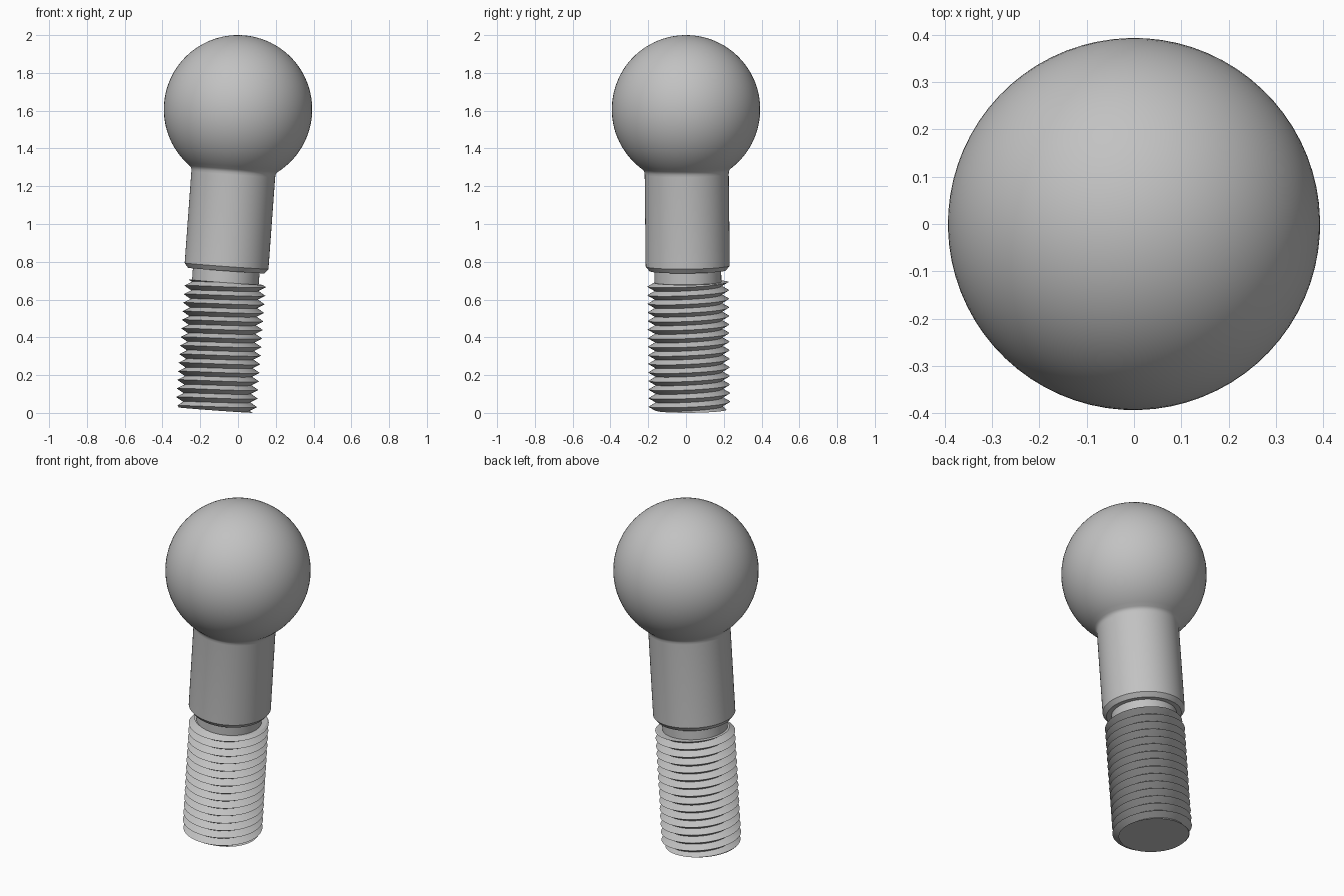
import bpy, bmesh, math
from mathutils import Vector

cube = bpy.data.objects.get("Cube")
if cube:
    bpy.data.objects.remove(cube, do_unlink=True)

steel = bpy.data.materials.new("grey steel")
steel.use_nodes = True
GREY = (0.54, 0.54, 0.54, 1)
steel.diffuse_color = GREY
steel.node_tree.nodes["Principled BSDF"].inputs["Base Color"].default_value = GREY

BALL_R = 0.393
SHANK_R = 0.2225
NECK_R = 0.177
CREST_R = 0.216
PITCH = 0.0455
THREAD_TOP, THREAD_END = 0.918, 1.597   # distance down the stud from the ball centre
SEGMENTS = 72
AXIS = Vector((-0.073, 0.011, -1)).normalized()


def finish(name, bm, angle):
    """Turn the mesh onto the tilted stud axis and shade it."""
    bmesh.ops.remove_doubles(bm, verts=bm.verts, dist=1e-5)
    bmesh.ops.recalc_face_normals(bm, faces=bm.faces)
    mesh = bpy.data.meshes.new(name)
    bm.to_mesh(mesh)
    bm.free()
    mesh.transform(AXIS.to_track_quat('Z', 'Y').to_matrix().to_4x4())
    mesh.materials.append(steel)
    obj = bpy.data.objects.new(name, mesh)
    obj.location.z = 2 - BALL_R
    bpy.context.collection.objects.link(obj)
    bpy.ops.object.select_all(action='DESELECT')
    obj.select_set(True)
    bpy.context.view_layer.objects.active = obj
    bpy.ops.object.shade_smooth_by_angle(angle=math.radians(angle))
    return obj


def lathe(name, profile, angle=30):
    bm = bmesh.new()
    verts = [bm.verts.new((r, 0, t)) for r, t in profile]
    edges = [bm.edges.new(pair) for pair in zip(verts, verts[1:])]
    bmesh.ops.spin(bm, geom=verts + edges, cent=(0, 0, 0), axis=(0, 0, 1),
                   angle=math.tau, steps=SEGMENTS)
    return finish(name, bm, angle)


# Ball, small fillet, shank with a chamfered end, and the undercut neck
sweep = math.pi - math.asin(0.235 / BALL_R)
ball = [(BALL_R * math.sin(sweep * i / 40), -BALL_R * math.cos(sweep * i / 40))
        for i in range(41)]
shank = [(0.228, 0.322), (0.2237, 0.332), (SHANK_R, 0.345),
         (SHANK_R, 0.832), (0.203, 0.856), (NECK_R, 0.856)]
neck = [(NECK_R, THREAD_TOP + 0.005)]
lathe("ball_and_shank", ball + shank + neck)


# Right-handed V thread with a slightly chamfered tip
def thread_radius(t, turn):
    phase = ((t - THREAD_TOP) / PITCH - turn) % 1
    r = NECK_R + (CREST_R - NECK_R) * (1 - abs(2 * phase - 1))
    return min(r, 0.197 + THREAD_END - t)


bm = bmesh.new()
rows = 2 * math.ceil((THREAD_END - THREAD_TOP) / PITCH) + 3
columns = []
for i in range(SEGMENTS + 1):
    turn = i / SEGMENTS
    a = math.tau * turn
    column = []
    for j in range(-2, rows):
        t = THREAD_TOP + PITCH * (j / 2 + turn)
        t = max(THREAD_TOP, min(THREAD_END, t))
        r = thread_radius(t, turn)
        column.append(bm.verts.new((r * math.cos(a), r * math.sin(a), t)))
    columns.append(column)
for left, right in zip(columns, columns[1:]):
    for j in range(len(left) - 1):
        bm.faces.new((left[j], right[j], right[j + 1], left[j + 1]))
    # flat ends
    for j, t in ((0, THREAD_TOP), (-1, THREAD_END)):
        bm.faces.new((left[j], right[j], bm.verts.new((0, 0, t))))
bmesh.ops.dissolve_degenerate(bm, dist=1e-6, edges=bm.edges)
finish("threaded_end", bm, 30)
